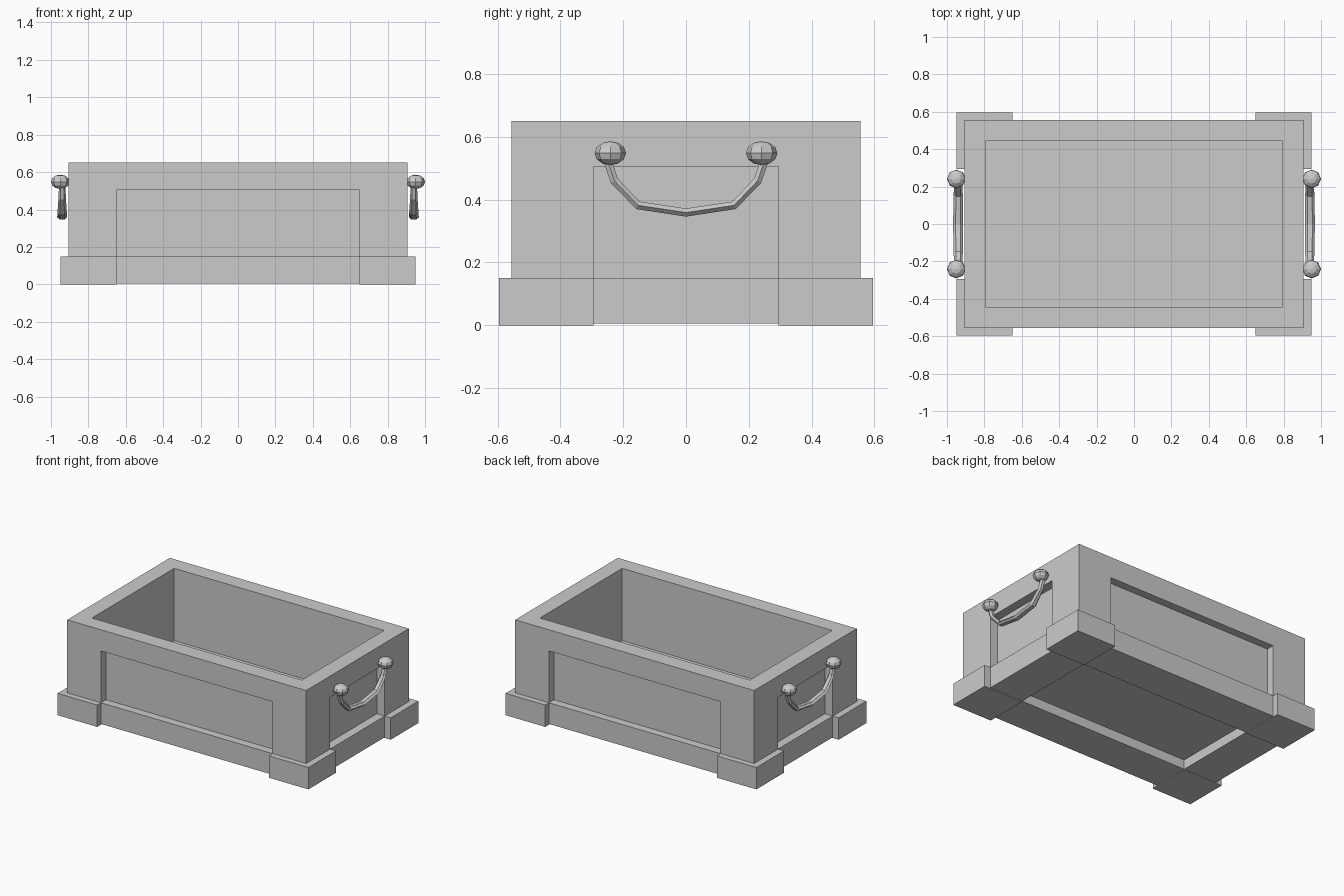
import bpy, bmesh, math
from mathutils import Vector

cube = bpy.data.objects.get("Cube")
if cube:
    bpy.data.objects.remove(cube)

grey = bpy.data.materials.new("plain grey")
grey.use_nodes = True
grey.diffuse_color = (0.6, 0.6, 0.6, 1)
grey.node_tree.nodes["Principled BSDF"].inputs["Base Color"].default_value = grey.diffuse_color


def make(name, bm):
    bmesh.ops.recalc_face_normals(bm, faces=bm.faces)
    mesh = bpy.data.meshes.new(name)
    bm.to_mesh(mesh)
    bm.free()
    mesh.materials.append(grey)
    obj = bpy.data.objects.new(name, mesh)
    bpy.context.collection.objects.link(obj)
    return obj


def box(name, low, high):
    bm = bmesh.new()
    bmesh.ops.create_cube(bm, size=1)
    for v in bm.verts:
        v.co = Vector([h if c > 0 else l for c, l, h in zip(v.co, low, high)])
    return make(name, bm)


# Trough body with a cavity, four side panels and a bottom panel cut in
X, Y, TOP, BASE = 0.905, 0.555, 0.65, 0.005
PX, PY, LOW, HIGH = 0.65, 0.295, 0.15, 0.505
body = box("trough_body", (-X, -Y, BASE), (X, Y, TOP))
cutters = [
    box("cavity_cutter", (-0.795, -0.445, 0.155), (0.795, 0.445, 1)),
    box("bottom_cutter", (-PX, -PY, -1), (PX, PY, 0.07)),
    box("front_cutter", (-PX, -1, LOW), (PX, 0.055 - Y, HIGH)),
    box("back_cutter", (-PX, Y - 0.055, LOW), (PX, 1, HIGH)),
    box("left_cutter", (X - 0.06, -PY, LOW), (2, PY, HIGH)),
    box("right_cutter", (-2, -PY, LOW), (0.06 - X, PY, HIGH)),
]
for cutter in cutters:
    cut = body.modifiers.new(cutter.name, "BOOLEAN")
    cut.object = cutter
    cut.solver = "EXACT"
bpy.context.view_layer.update()
carved = bpy.data.meshes.new_from_object(
    body.evaluated_get(bpy.context.evaluated_depsgraph_get()))
body.modifiers.clear()
body.data = carved
for cutter in cutters:
    bpy.data.objects.remove(cutter)

# Corner feet
for sx, xname in ((1, "left"), (-1, "right")):
    for sy, yname in ((1, "back"), (-1, "front")):
        xs = sorted((sx * 0.65, sx * 0.95))
        ys = sorted((sy * 0.295, sy * 0.595))
        box(f"{yname}_{xname}_foot", (xs[0], ys[0], 0), (xs[1], ys[1], 0.15))


def handle(name, side):
    # Drooping bar: six-sided sections along a path, wider towards the middle
    half = [(0.252, 0.53, 0.017), (0.228, 0.46, 0.02), (0.153, 0.382, 0.025)]
    path = [(-y, z, w) for y, z, w in half] + [(0, 0.359, 0.027)] + half[::-1]
    bm = bmesh.new()
    rings = []
    for i, (y, z, w) in enumerate(path):
        a, b = path[max(i - 1, 0)], path[min(i + 1, len(path) - 1)]
        normal = Vector((0, a[1] - b[1], b[0] - a[0])).normalized()
        ring = []
        for k in range(6):
            t = math.tau * k / 6
            co = Vector((0.94 + w * math.cos(t), y, z)) + normal * 0.015 * math.sin(t)
            ring.append(bm.verts.new((side * co.x, co.y, co.z)))
        rings.append(ring)
    for p, q in zip(rings, rings[1:]):
        for k in range(6):
            n = (k + 1) % 6
            bm.faces.new((p[k], p[n], q[n], q[k]))
    bm.faces.new(rings[0])
    bm.faces.new(rings[-1])
    make(name + "_handle_bar", bm)

    # Flattened knobs at the ends of the bar
    for sy, yname in ((1, "back"), (-1, "front")):
        bm = bmesh.new()
        bmesh.ops.create_uvsphere(bm, u_segments=8, v_segments=6, radius=1)
        for v in bm.verts:
            v.co = Vector((side * 0.95, sy * 0.241, 0.548)) + v.co * Vector((0.05, 0, 0)).x
            v.co.z = 0.548 + (v.co.z - 0.548) * 0.76
        make(f"{name}_{yname}_knob", bm)


handle("left", 1)
handle("right", -1)
